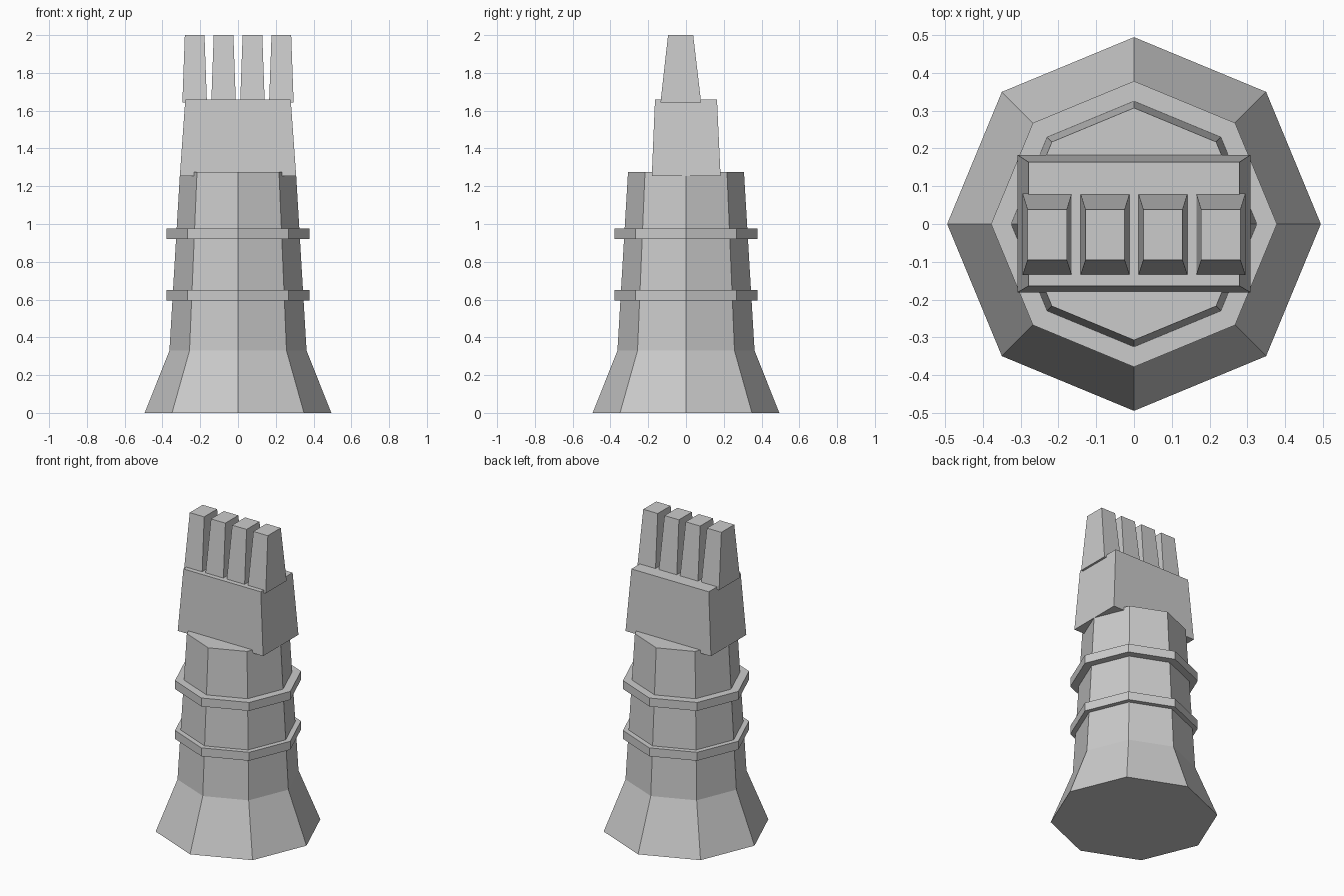
import bpy
import bmesh
from math import cos, sin, pi

cube = bpy.data.objects.get("Cube")
if cube:
    bpy.data.objects.remove(cube, do_unlink=True)

# Single flat colour
grey = bpy.data.materials.new("light grey")
grey.use_nodes = True
colour = (0.6, 0.6, 0.6, 1)
grey.diffuse_color = colour
grey.node_tree.nodes["Principled BSDF"].inputs["Base Color"].default_value = colour


def loft(name, sections):
    """Bridge matching cross-sections from bottom to top and cap both ends."""
    bm = bmesh.new()
    rings = [[bm.verts.new(p) for p in s] for s in sections]
    count = len(rings[0])
    for low, high in zip(rings, rings[1:]):
        for i in range(count):
            j = (i + 1) % count
            bm.faces.new((low[i], low[j], high[j], high[i]))
    bm.faces.new(rings[0][::-1])
    bm.faces.new(rings[-1])
    bmesh.ops.recalc_face_normals(bm, faces=bm.faces)
    mesh = bpy.data.meshes.new(name)
    bm.to_mesh(mesh)
    bm.free()
    mesh.materials.append(grey)
    obj = bpy.data.objects.new(name, mesh)
    bpy.context.collection.objects.link(obj)
    return obj


def octagon(r, z):
    return [(r * cos(i * pi / 4), r * sin(i * pi / 4), z) for i in range(8)]


def rectangle(x0, x1, y0, y1, z):
    return [(x0, y0, z), (x1, y0, z), (x1, y1, z), (x0, y1, z)]


# Flared forearm
loft("forearm", [octagon(0.494, 0), octagon(0.363, 0.33), octagon(0.307, 1.275)])

# Raised bands round the forearm
for name, z in (("lower_band", 0.595), ("upper_band", 0.92)):
    loft(name, [octagon(0.378, z), octagon(0.378, z + 0.055)])

# Tapered palm
loft("palm", [rectangle(-0.308, 0.308, -0.181, 0.183, 1.255),
              rectangle(-0.279, 0.279, -0.164, 0.164, 1.66)])

# Four tapered fingers
for i in range(4):
    x = (i - 1.5) * 0.153
    loft(f"finger_{i + 1}", [
        rectangle(x - 0.065, x + 0.065, -0.135, 0.08, 1.643),
        rectangle(x - 0.052, x + 0.052, -0.095, 0.038, 2.0)])
